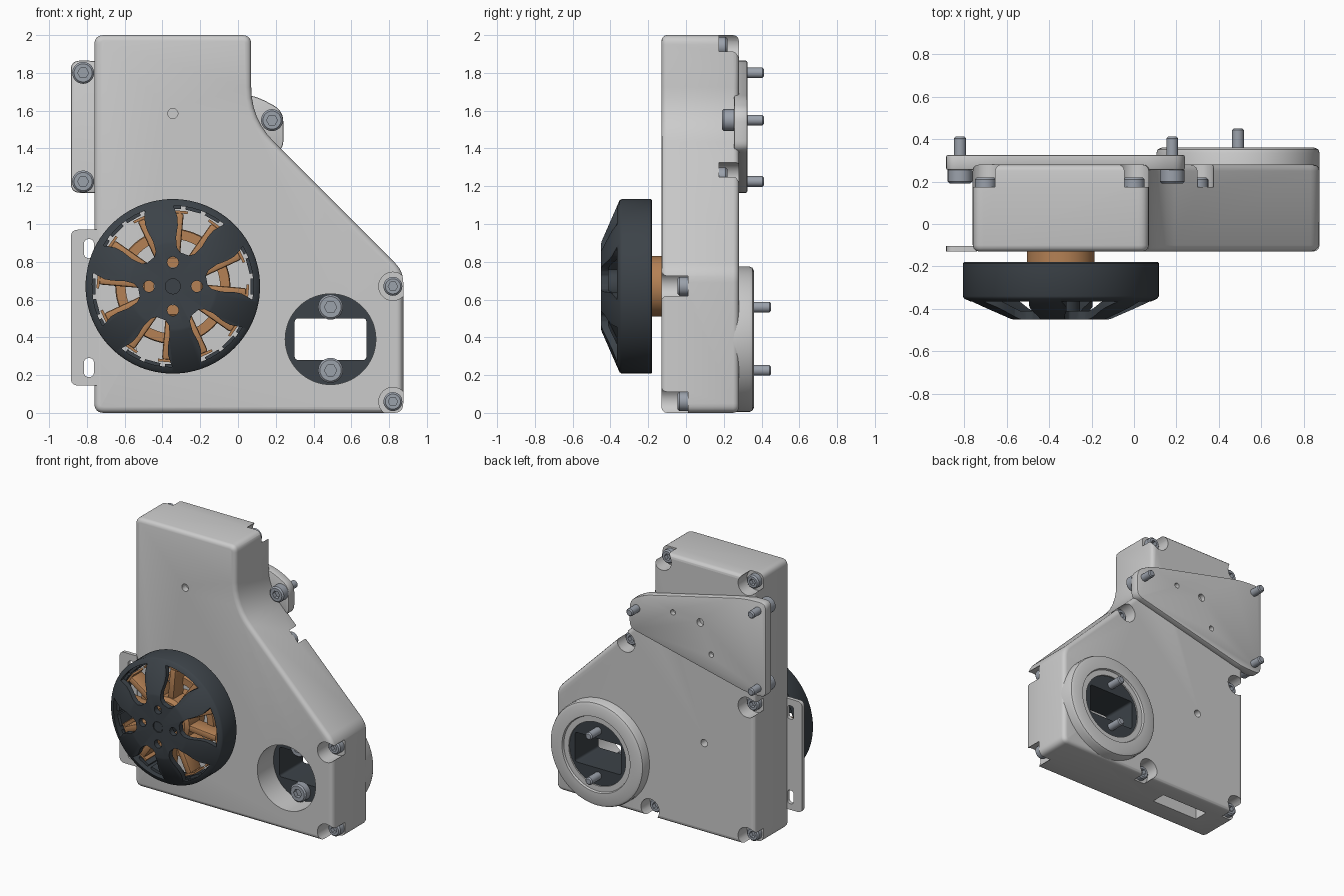
import bpy, bmesh
from math import sin, cos, pi, radians
from mathutils import Vector, Matrix

if "Cube" in bpy.data.objects:
    bpy.data.objects.remove(bpy.data.objects["Cube"])


def material(name, rgb):
    m = bpy.data.materials.new(name)
    m.diffuse_color = (*rgb, 1)
    m.use_nodes = True
    m.node_tree.nodes["Principled BSDF"].inputs["Base Color"].default_value = m.diffuse_color
    return m


DARK = material("dark_metal", (0.045, 0.055, 0.065))
COPPER = material("copper", (0.46, 0.22, 0.09))
STEEL = material("steel", (0.33, 0.36, 0.41))


def finish(name, bm, mat):
    bmesh.ops.recalc_face_normals(bm, faces=bm.faces)
    me = bpy.data.meshes.new(name)
    bm.to_mesh(me)
    bm.free()
    ob = bpy.data.objects.new(name, me)
    bpy.context.collection.objects.link(ob)
    if mat:
        me.materials.append(mat)
    return ob


def prism(name, polys, y0, y1, mat=None):
    """Extrude (x, z) outlines from y0 to y1."""
    bm = bmesh.new()
    for pts in polys:
        a = [bm.verts.new((x, y0, z)) for x, z in pts]
        b = [bm.verts.new((x, y1, z)) for x, z in pts]
        bm.faces.new(a)
        bm.faces.new(b[::-1])
        for i in range(len(a)):
            j = (i + 1) % len(a)
            bm.faces.new((a[i], b[i], b[j], a[j]))
    return finish(name, bm, mat)


def circle(x, z, r, n=32):
    return [(x + r * cos(2 * pi * i / n), z + r * sin(2 * pi * i / n)) for i in range(n)]


def rounded(corners, n=6):
    """Outline from (x, z, corner trim) entries."""
    out = []
    for i, (x, z, t) in enumerate(corners):
        p = Vector((x, z))
        a = p + (Vector(corners[i - 1][:2]) - p).normalized() * t
        b = p + (Vector(corners[(i + 1) % len(corners)][:2]) - p).normalized() * t
        for k in range(n + 1):
            u = k / n
            out.append(tuple(a * (1 - u) ** 2 + p * 2 * u * (1 - u) + b * u * u))
    return out


def rect(x0, x1, z0, z1, t):
    return rounded([(x0, z0, t), (x1, z0, t), (x1, z1, t), (x0, z1, t)])


def lathe(name, profile, x, z, mat=None, steps=64):
    """Turn a closed (radius, y) profile around the y direction."""
    bm = bmesh.new()
    v = [bm.verts.new((r, y, 0)) for r, y in profile]
    e = [bm.edges.new((v[i - 1], v[i])) for i in range(len(v))]
    bmesh.ops.spin(bm, geom=v + e, cent=(0, 0, 0), axis=(0, 1, 0), angle=2 * pi,
                   steps=steps, use_duplicate=False)
    bmesh.ops.remove_doubles(bm, verts=bm.verts, dist=1e-4)
    bmesh.ops.dissolve_degenerate(bm, edges=bm.edges, dist=1e-5)
    loose = [q for q in bm.edges if not q.link_faces]
    bmesh.ops.delete(bm, geom=loose, context='EDGES')
    bmesh.ops.translate(bm, verts=bm.verts, vec=(x, 0, z))
    return finish(name, bm, mat)


def apply(ob, kind, **props):
    m = ob.modifiers.new(kind, kind)
    for k, val in props.items():
        setattr(m, k, val)
    bpy.context.view_layer.objects.active = ob
    bpy.ops.object.modifier_apply(modifier=m.name)


def bevel(ob, w, seg=3):
    apply(ob, 'BEVEL', width=w, segments=seg, limit_method='ANGLE', angle_limit=radians(40))


def cut(ob, polys, y0, y1):
    c = prism("cutter", polys, y0, y1)
    c.hide_render = True
    apply(ob, 'BOOLEAN', object=c, operation='DIFFERENCE', solver='EXACT')
    bpy.data.objects.remove(c)


def screw(name, x, z, face, d, head, tip, r):
    """Socket screw: head face at y=face, pointing along d, shaft ending at tip."""
    b = face + d * head
    ob = lathe(name, [(0, face), (r - .01, face), (r, face + d * .01), (r, b), (.028, b),
                      (.028, tip - d * .008), (.02, tip), (0, tip)], x, z, STEEL, 28)
    cut(ob, [circle(x, z, r * .5, 6)], face - d * .02, face + d * .03)


# Gearbox housing
MX, MZ = -.345, .67      # motor axis
OX, OZ = .49, .39        # output axis
body = prism("housing", [rounded([(-.76, 0, .05), (.875, 0, .05), (.875, .75, .06), (.07, 1.555, .17),
                                  (.07, 2, .05), (-.76, 2, .05)])], -.13, .28)
bevel(body, .03)
cut(body, [circle(OX, OZ, .24, 64)], -.3, .4)
front_screws = [(.82, .67), (.82, .06)]
back_screws = [(-.7, 1.94), (0, 1.94), (.3, 1.25), (-.7, 1.03), (-.7, .06), (.1, .06)]
cut(body, [circle(x, z, .075) for x, z in front_screws], -.3, .01)
cut(body, [circle(x, z, .075) for x, z in back_screws], .175, .4)
cut(body, [circle(MX, 1.585, .027, 20), circle(-.56, .34, .02, 16)], -.3, -.08)
cut(body, [circle(MX, MZ, .027, 20)], .22, .4)
cut(body, [rect(-.54, -.15, -.2, .09, .02)], .03, .14)
for i, (x, z) in enumerate(front_screws):
    screw(f"front_housing_screw_{i}", x, z, -.045, 1, .055, .06, .05)
for i, (x, z) in enumerate(back_screws):
    screw(f"back_housing_screw_{i}", x, z, .22, -1, .045, .12, .05)

# Output boss ring and recessed dark adapter
lathe("output_boss", [(.235, .2), (.385, .2), (.385, .335), (.378, .352), (.36, .36), (.28, .36),
                      (.275, .345), (.235, .345)], OX, OZ)
adapter = prism("output_adapter", [circle(OX, OZ, .241, 64)], .06, .335, DARK)
cut(adapter, [rect(.30, .68, .28, .5, .02)], 0, .4)
for i, z in enumerate((.56, .225)):
    screw(f"output_screw_{i}", OX, z, 0, 1, .06, .45, .066)

# Slotted side bracket
bracket = prism("side_bracket", [rounded([(-.885, .145, .04), (-.74, .145, .01), (-.74, .97, .01),
                                          (-.885, .97, .04)])], -.13, -.103)
cut(bracket, [rect(-.815, -.763, z - .05, z + .05, .025) for z in (.87, .24)], -.2, 0)

# Rear mounting plate
plate = prism("mounting_plate", [rounded([(-.885, 1.165, .05), (-.72, 1.165, .05), (.24, 1.39, .05),
                                          (.24, 1.6, .06), (.11, 1.67, .05), (-.72, 1.865, .1),
                                          (-.885, 1.865, .05)])], .255, .325)
bevel(plate, .008, 2)
cut(plate, [circle(MX, 1.585, .028, 20), circle(-.12, 1.6, .02, 16), circle(-.435, 1.37, .02, 16)], .29, .4)
for i, (x, z) in enumerate([(-.82, 1.8), (-.82, 1.225), (.18, 1.55)]):
    screw(f"plate_screw_{i}", x, z, .19, 1, .065, .412, .058)


def radial(a, pts):
    """Place (radius, sideways) points along the direction a from the motor axis."""
    return [(MX + r * cos(a) - s * sin(a), MZ + r * sin(a) + s * cos(a)) for r, s in pts]


# Motor rotor bell with six windows
rotor = lathe("motor_rotor", [(0, -.45), (.225, -.45), (.24, -.446), (.455, -.352), (.462, -.34), (.462, -.185),
                              (.457, -.18), (.43, -.18), (.43, -.325), (.23, -.41), (.09, -.41), (.09, -.17),
                              (0, -.17)], MX, MZ, DARK, 96)
side = [(.182, .025), (.2, .05), (.25, .073), (.31, .085), (.35, .1), (.385, .128), (.4, .142)]
arc = [(.427 * cos(radians(t)), .427 * sin(radians(t))) for t in (19, 12, 6, 0, -6, -12, -19)]
window = side + arc + [(r, -s) for r, s in reversed(side)]
cut(rotor, [radial(radians(10 + 60 * k), window) for k in range(6)], -.6, -.22)
cut(rotor, [circle(MX + .127 * cos(k * pi / 2), MZ + .127 * sin(k * pi / 2), .03, 20) for k in range(4)], -.6, -.38)
cut(rotor, [circle(MX, MZ, .04, 24)], -.6, -.44)
prism("motor_shaft", [circle(MX, MZ, .036, 24)], -.447, -.1, DARK)

# Magnets inside the rotor wall
prism("motor_magnets", [radial(k * pi / 12, [(.41, -.042), (.433, -.042), (.433, .042), (.41, .042)])
                        for k in range(24)], -.318, -.2, DARK)

# Copper stator: core, back ring and twelve wound teeth
lathe("stator_core", [(.1, -.35), (.15, -.35), (.175, -.33), (.175, -.21), (.16, -.2), (.16, -.12), (.1, -.12)],
      MX, MZ, COPPER)
lathe("stator_ring", [(.25, -.225), (.3, -.225), (.305, -.215), (.305, -.2), (.25, -.2)], MX, MZ, COPPER)
angles = [radians(25 + 30 * k) for k in range(12)]
teeth = prism("stator_teeth", [radial(a, [(.15, -.024), (.39, -.024), (.39, .024), (.15, .024)])
                               for a in angles], -.325, -.2, COPPER)
bevel(teeth, .012, 2)
prism("stator_tooth_tips", [radial(a, [(.388, -.045), (.402, -.045), (.402, .045), (.388, .045)])
                            for a in angles], -.32, -.2, COPPER)

# Smooth shading with crisp edges
for ob in bpy.context.collection.objects:
    ob.select_set(ob.type == 'MESH')
bpy.ops.object.shade_smooth_by_angle(angle=radians(38))
